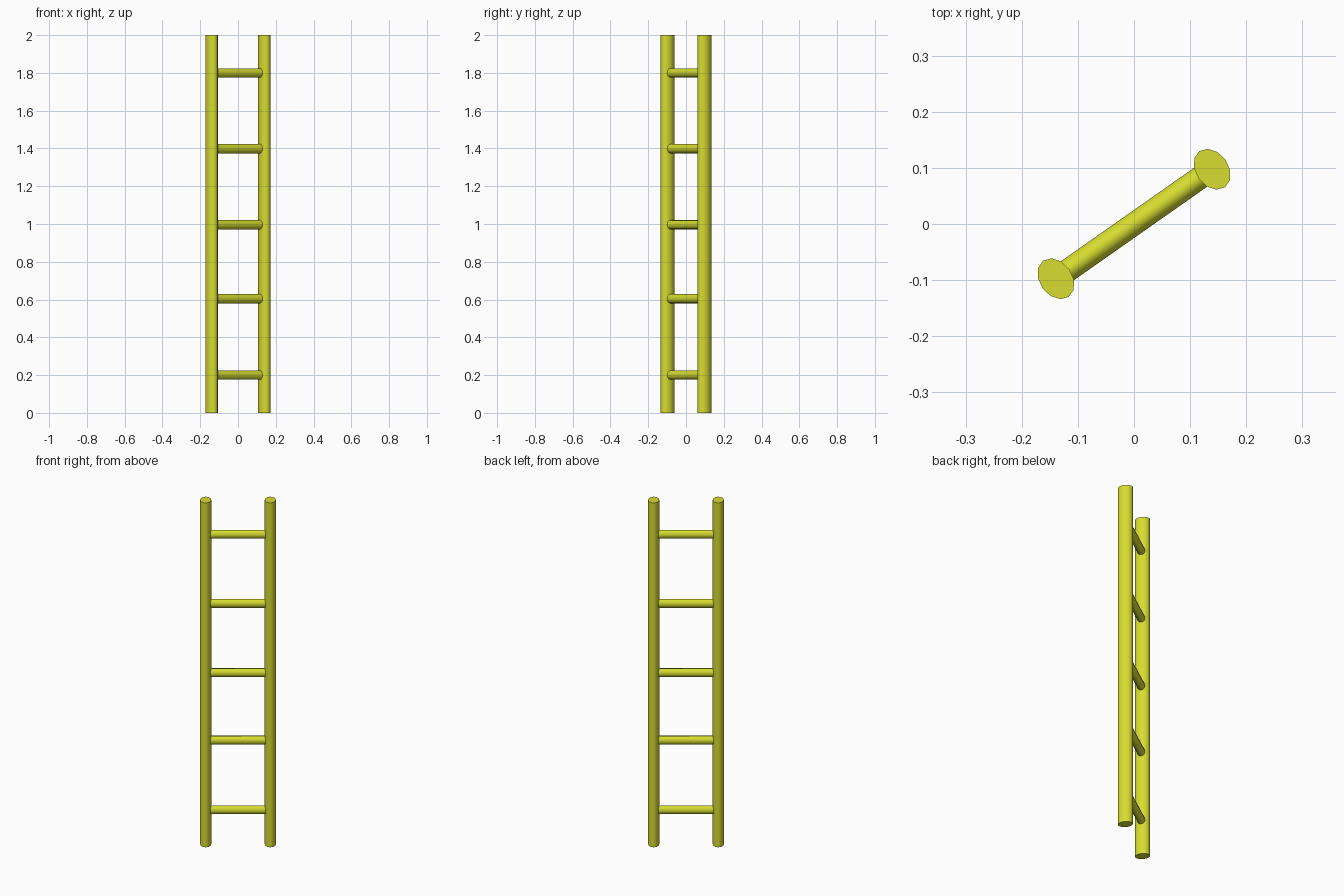
import bpy, math
from mathutils import Matrix

if "Cube" in bpy.data.objects:
    bpy.data.objects.remove(bpy.data.objects["Cube"])

yellow = bpy.data.materials.new("ladder yellow")
yellow.diffuse_color = (0.68, 0.72, 0.03, 1)
yellow.use_nodes = True
yellow.node_tree.nodes["Principled BSDF"].inputs["Base Color"].default_value = yellow.diffuse_color

# The ladder stands turned about the vertical axis
TURN = Matrix.Rotation(math.atan2(0.0975, 0.139), 4, 'Z')


def rod(name, matrix, radius_x, radius_y, length, sides=12):
    """Oval rod along its local z axis, placed by matrix in the turned ladder."""
    bpy.ops.mesh.primitive_cylinder_add(vertices=sides, radius=1, depth=1)
    ob = bpy.context.object
    ob.name = name
    ob.data.transform(TURN @ matrix @ Matrix.Diagonal((radius_x, radius_y, length, 1)))
    ob.data.materials.append(yellow)
    bpy.ops.object.shade_smooth_by_angle(angle=math.radians(50))


# Two upright rails
for name, side in (("left_rail", -1), ("right_rail", 1)):
    rod(name, Matrix.Translation((side * 0.17, 0, 1)), 0.0293, 0.0395, 2)

# Five rungs, their ends buried in the rails
for i, z in enumerate((0.2, 0.604, 0.996, 1.399, 1.8)):
    lay = Matrix.Translation((0, 0, z)) @ Matrix.Rotation(math.pi / 2, 4, 'Y')
    rod(f"rung_{i + 1}", lay, 0.0245, 0.0205, 0.31)
